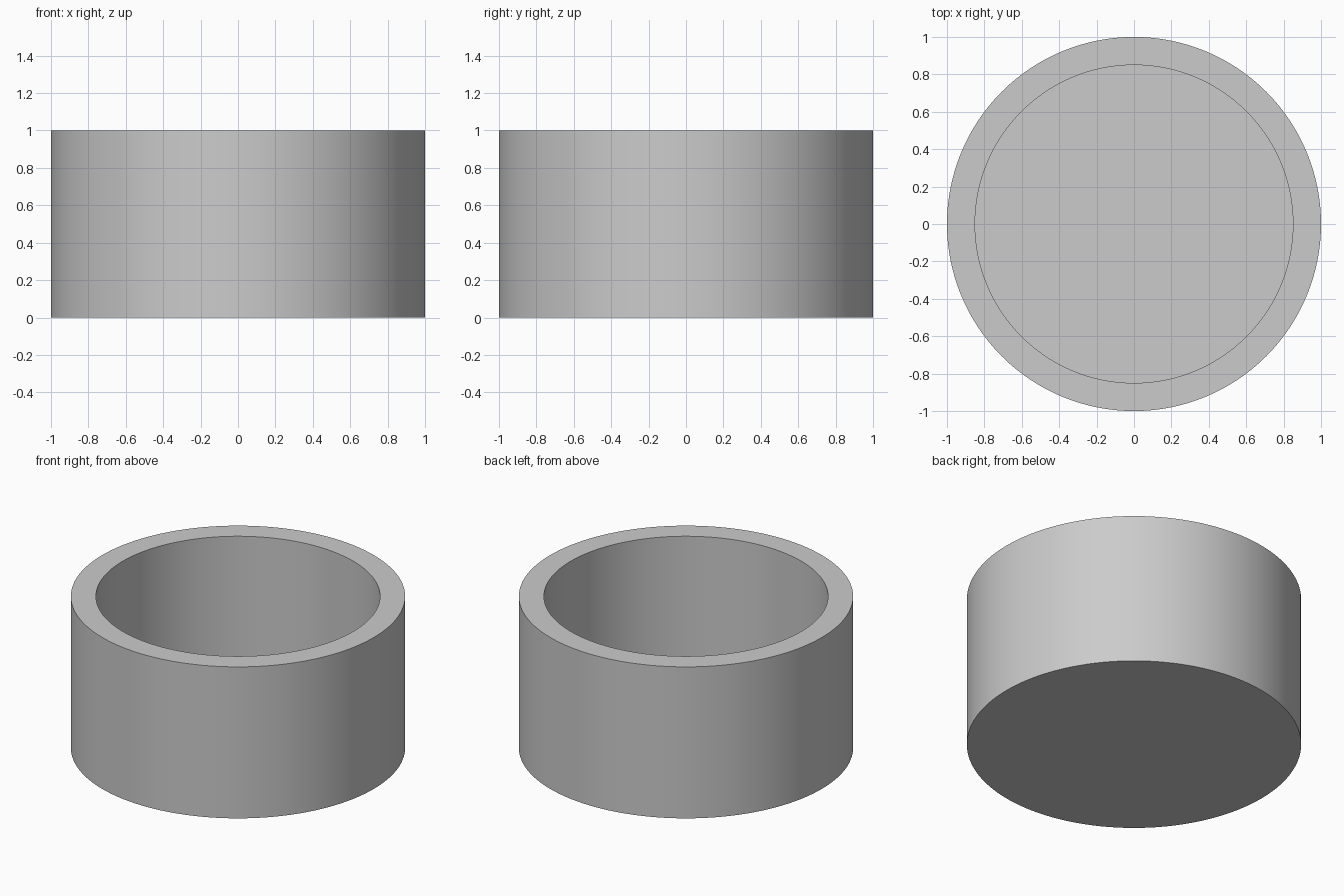
import bpy, bmesh, math

if "Cube" in bpy.data.objects:
    bpy.data.objects.remove(bpy.data.objects["Cube"])

R_OUT, R_IN, HEIGHT, FLOOR = 1.0, 0.85, 1.0, 0.15
SEGMENTS = 128

# Cup cross-section from bottom centre, up the outside, over the rim, down inside
profile = [(0, 0), (R_OUT, 0), (R_OUT, HEIGHT), (R_IN, HEIGHT), (R_IN, FLOOR), (0, FLOOR)]

# Lathe the profile around z
bm = bmesh.new()
verts = [bm.verts.new((r, 0, z)) for r, z in profile]
edges = [bm.edges.new(pair) for pair in zip(verts, verts[1:])]
bmesh.ops.spin(bm, geom=verts + edges, cent=(0, 0, 0), axis=(0, 0, 1),
               angle=math.tau, steps=SEGMENTS, use_duplicate=False)
bmesh.ops.remove_doubles(bm, verts=bm.verts, dist=1e-4)
bmesh.ops.recalc_face_normals(bm, faces=bm.faces)

mesh = bpy.data.meshes.new("round_cup")
bm.to_mesh(mesh)
bm.free()
cup = bpy.data.objects.new("round_cup", mesh)
bpy.context.collection.objects.link(cup)

# Smooth walls, crisp rim edges
bpy.context.view_layer.objects.active = cup
cup.select_set(True)
bpy.ops.object.shade_smooth_by_angle(angle=math.radians(30))
